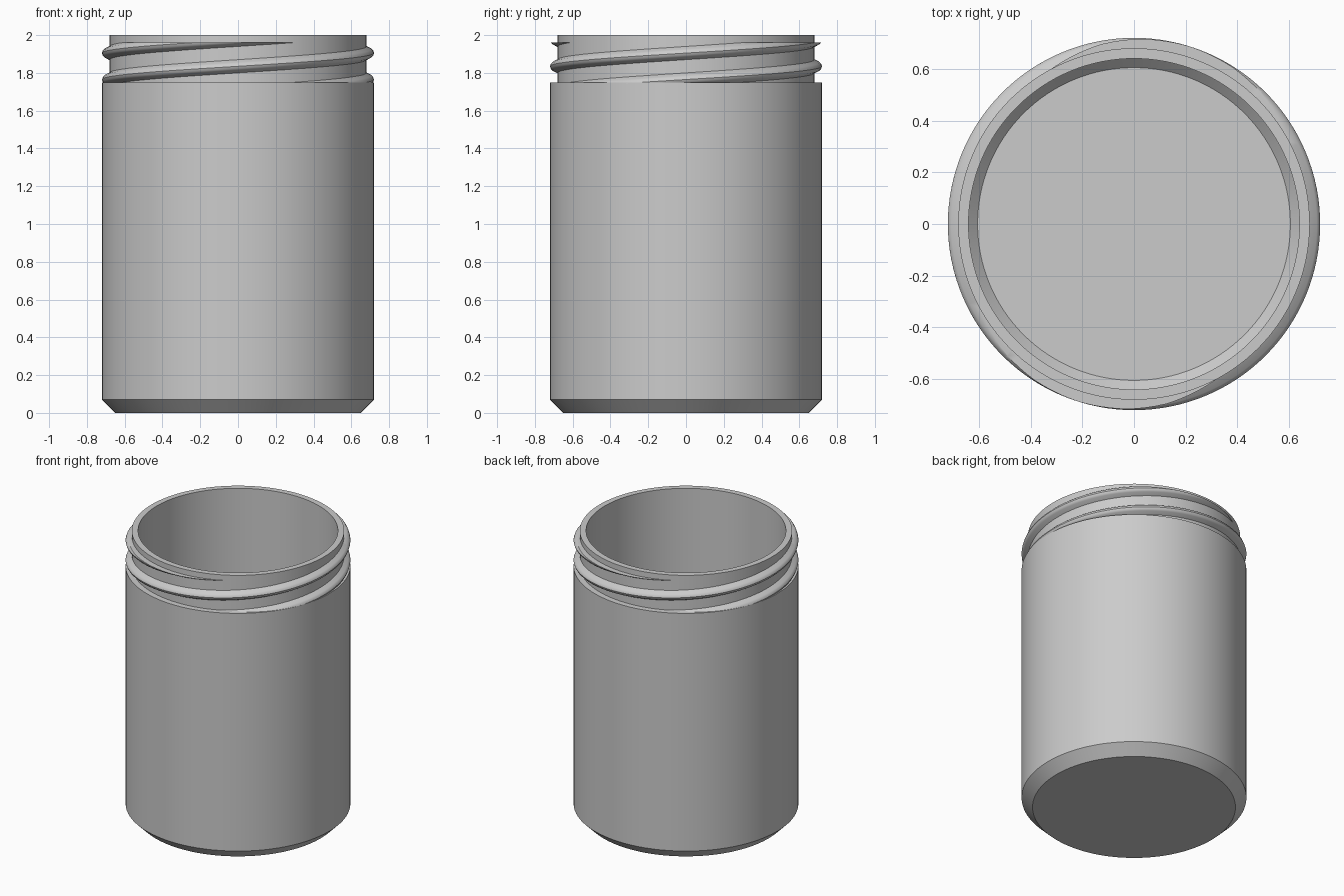
import bpy
import bmesh
import math

cube = bpy.data.objects.get("Cube")
if cube:
    bpy.data.objects.remove(cube, do_unlink=True)

# Single plain grey for the whole jar
grey = bpy.data.materials.new("plain_grey")
grey.use_nodes = True
grey.diffuse_color = (0.6, 0.6, 0.6, 1)
grey.node_tree.nodes["Principled BSDF"].inputs["Base Color"].default_value = (0.6, 0.6, 0.6, 1)

SEGMENTS = 128
SHOULDER = 1.75      # height where the neck begins
THREAD_TOP = 1.962   # flat cut at the upper end of the threads
LEAD = 0.28          # thread rise per turn


def finish(bm, name):
    """Turn a bmesh into a smooth-shaded object with sharp creases."""
    bmesh.ops.recalc_face_normals(bm, faces=bm.faces)
    mesh = bpy.data.meshes.new(name)
    bm.to_mesh(mesh)
    bm.free()
    mesh.materials.append(grey)
    obj = bpy.data.objects.new(name, mesh)
    bpy.context.collection.objects.link(obj)
    bpy.ops.object.select_all(action='DESELECT')
    obj.select_set(True)
    bpy.context.view_layer.objects.active = obj
    bpy.ops.object.shade_smooth_by_angle(angle=math.radians(30))
    return obj


def build_jar():
    """Hollow jar: revolve the wall section around the z axis."""
    section = [
        (0, 0), (0.65, 0), (0.72, 0.07), (0.72, SHOULDER),   # outside
        (0.68, SHOULDER), (0.68, 2), (0.64, 2),              # neck and rim
        (0.64, 0.115), (0.605, 0.08), (0, 0.08),             # inside
    ]
    bm = bmesh.new()
    verts = [bm.verts.new((r, 0, z)) for r, z in section]
    edges = [bm.edges.new(pair) for pair in zip(verts, verts[1:])]
    bmesh.ops.spin(bm, geom=verts + edges, cent=(0, 0, 0), axis=(0, 0, 1),
                   angle=math.tau, steps=SEGMENTS)
    bmesh.ops.remove_doubles(bm, verts=bm.verts, dist=0.0001)
    finish(bm, "jar_body")


def cut_flat(bm, z, up):
    """Trim everything beyond height z and cap the opening."""
    cut = bmesh.ops.bisect_plane(
        bm, geom=bm.verts[:] + bm.edges[:] + bm.faces[:], dist=0.00001,
        plane_co=(0, 0, z), plane_no=(0, 0, up), clear_outer=True)
    rim = [e for e in cut["geom_cut"] if isinstance(e, bmesh.types.BMEdge)]
    bmesh.ops.triangle_fill(bm, edges=rim, use_beauty=True)


def build_thread(name, turn):
    """Rounded helical ridge, trimmed flat at both ends."""
    upper = [(0.67, 0.042), (0.68, 0.035), (0.707, 0.021), (0.716, 0.012)]
    ridge = upper + [(0.72, 0)] + [(r, -z) for r, z in reversed(upper)]
    low, high = SHOULDER - 0.06, THREAD_TOP + 0.06
    steps = int((high - low) / LEAD * SEGMENTS)
    bm = bmesh.new()
    rings = []
    for i in range(steps + 1):
        z = low + (high - low) * i / steps
        # centre height is 1.905 on the -x side
        a = math.pi + math.tau * (z - 1.905) / LEAD + turn
        rings.append([bm.verts.new((r * math.cos(a), r * math.sin(a), z + dz))
                      for r, dz in ridge])
    n = len(ridge)
    for a, b in zip(rings, rings[1:]):
        for j in range(n):
            k = (j + 1) % n
            bm.faces.new((a[j], a[k], b[k], b[j]))
    cut_flat(bm, THREAD_TOP, 1)
    cut_flat(bm, SHOULDER - 0.005, -1)
    finish(bm, name)


build_jar()
# Two-start screw thread, half a turn apart
build_thread("thread_first", 0)
build_thread("thread_second", math.pi)
